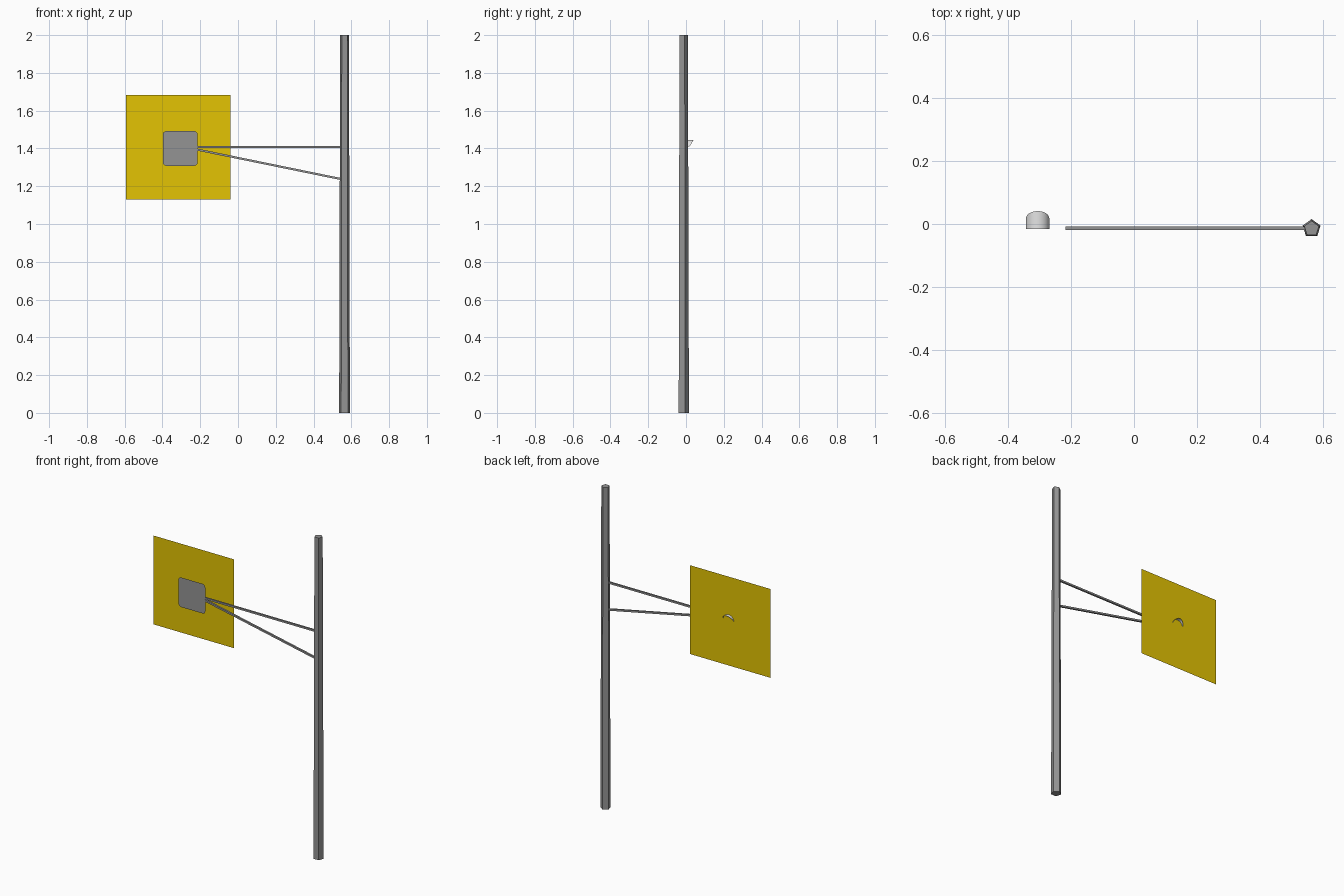
import bpy, bmesh, math
from mathutils import Vector, Matrix

if "Cube" in bpy.data.objects:
    bpy.data.objects.remove(bpy.data.objects["Cube"])


def material(name, rgb):
    m = bpy.data.materials.new(name)
    m.diffuse_color = (*rgb, 1)
    m.use_nodes = True
    m.node_tree.nodes["Principled BSDF"].inputs["Base Color"].default_value = m.diffuse_color
    return m


GREY = material("steel grey", (0.295, 0.295, 0.295))
YELLOW = material("signal yellow", (0.77, 0.55, 0.001))
PALE = material("pale grey", (0.78, 0.78, 0.78))


def make(name, bm, mat):
    me = bpy.data.meshes.new(name)
    bm.to_mesh(me)
    bm.free()
    me.materials.append(mat)
    ob = bpy.data.objects.new(name, me)
    bpy.context.collection.objects.link(ob)
    return ob


def bar(name, a, b, size, mat):
    """Square bar from a to b, lying in the front plane."""
    a, b = Vector(a), Vector(b)
    d = b - a
    bm = bmesh.new()
    bmesh.ops.create_cube(bm, size=1, matrix=Matrix.Diagonal((d.length, size, size, 1)))
    ob = make(name, bm, mat)
    ob.rotation_euler.y = -math.atan2(d.z, d.x)
    ob.location = (a + b) / 2
    return ob


def sheet(name, cx, cz, half, corner, y, mat):
    """Thin square sheet facing the front, with optional rounded corners."""
    bm = bmesh.new()
    pts = []
    for q in range(4):
        sx, sz = ((1, 1), (-1, 1), (-1, -1), (1, -1))[q]
        for i in range(5 if corner else 1):
            t = math.pi / 2 * (q + i / 4)
            pts.append((cx + sx * (half - corner) + corner * math.cos(t), y,
                        cz + sz * (half - corner) + corner * math.sin(t)))
    bm.faces.new([bm.verts.new(p) for p in pts])
    bm.normal_update()
    if bm.faces[:][0].normal.y > 0:
        bmesh.ops.reverse_faces(bm, faces=bm.faces[:])
    return make(name, bm, mat)


# Five-sided tapering pole, one edge pointing to the back
bm = bmesh.new()
bmesh.ops.create_cone(bm, cap_ends=True, segments=5, radius1=0.030, radius2=0.0245, depth=2)
make("pole", bm, GREY).location = (0.564, -0.0145, 1)

# Two thin square arms meeting at the mounting plate
bar("upper_arm", (-0.217, -0.014, 1.407), (0.555, -0.014, 1.407), 0.011, GREY)
bar("lower_arm", (-0.217, -0.014, 1.394), (0.555, -0.014, 1.236), 0.011, GREY)

# Square target board, with the plate a little in front of it
sheet("target_board", -0.317, 1.406, 0.276, 0, 0.019, YELLOW)
sheet("mounting_plate", -0.306, 1.4, 0.092, 0.018, -0.016, GREY)

# Arched lamp hood through the board, its rim cut on a slant
bm = bmesh.new()
R, N = 0.037, 16
rows = []
for i in range(N + 1):
    t = math.pi * i / N
    x, z = -0.306 + R * math.cos(t), 1.409 + R * math.sin(t)
    rows.append((bm.verts.new((x, -0.016, z)),
                 bm.verts.new((x, 0.018 + 0.023 * math.sin(t), z))))
for a, b in zip(rows, rows[1:]):
    bm.faces.new((a[0], b[0], b[1], a[1]))
bm.normal_update()
if bm.faces[:][N // 2].normal.z < 0:
    bmesh.ops.reverse_faces(bm, faces=bm.faces[:])
for f in bm.faces:
    f.smooth = True
make("lamp_hood", bm, PALE)
